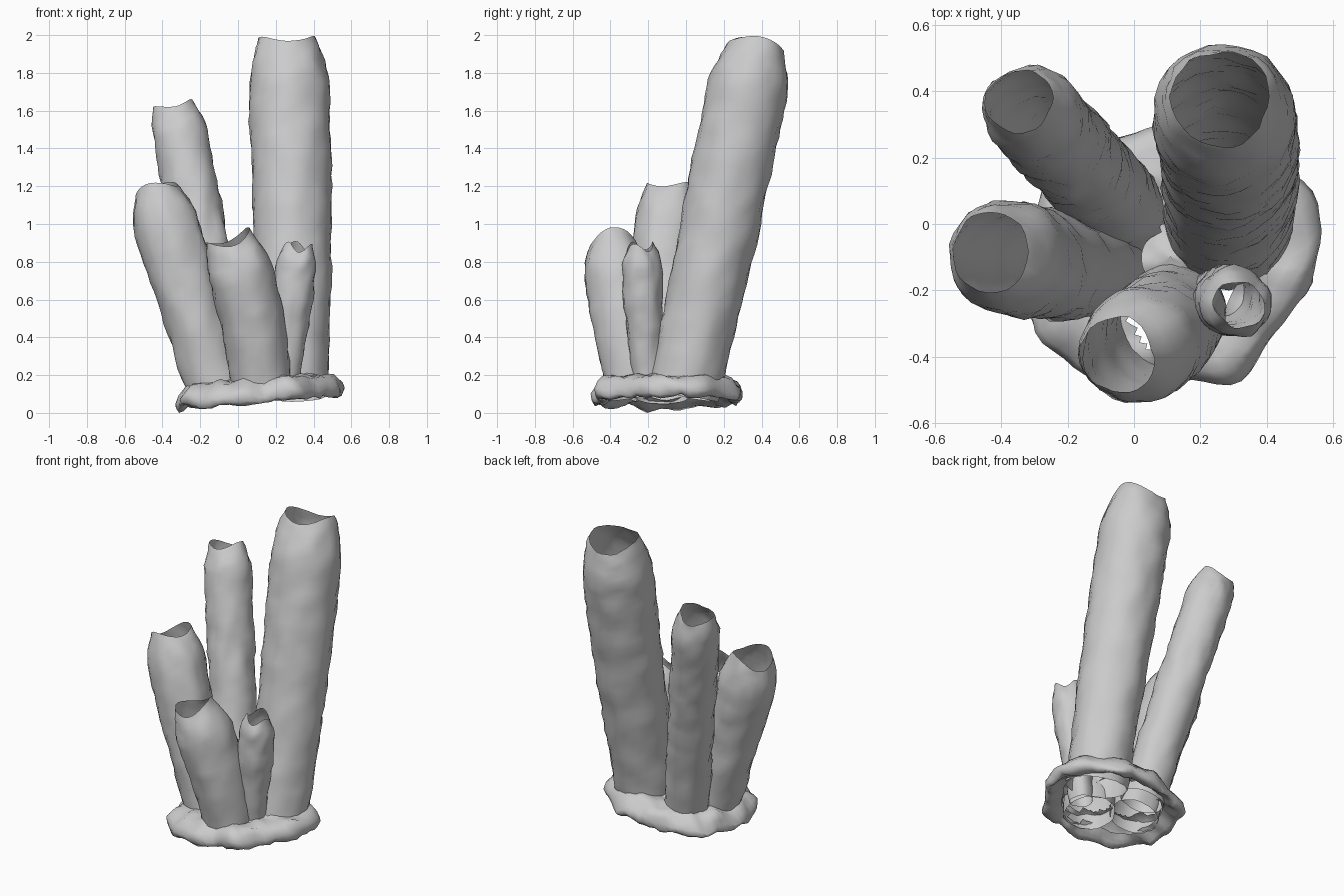
import bpy, bmesh, math
from mathutils import Vector, noise

if "Cube" in bpy.data.objects:
    bpy.data.objects.remove(bpy.data.objects["Cube"])


def finish(name, bm):
    bmesh.ops.recalc_face_normals(bm, faces=bm.faces)
    me = bpy.data.meshes.new(name)
    bm.to_mesh(me)
    bm.free()
    for p in me.polygons:
        p.use_smooth = True
    ob = bpy.data.objects.new(name, me)
    bpy.context.collection.objects.link(ob)
    return ob


def skin(bm, rings):
    # join successive closed rings of points with quads
    vs = [[bm.verts.new(p) for p in r] for r in rings]
    n = len(vs[0])
    for a, b in zip(vs, vs[1:]):
        for i in range(n):
            j = (i + 1) % n
            bm.faces.new((a[i], a[j], b[j], b[i]))
    return vs


def bezier(a, b, c, t):
    return a * (1 - t) ** 2 + b * 2 * t * (1 - t) + c * t * t


def tube(name, base, mid, top, r0, r1, waves, phase, amp):
    # hollow single-walled sponge tube with pinched wavy mouth
    base, mid, top = map(Vector, (base, mid, top))
    ctrl = mid * 2 - (base + top) / 2
    length = (top - base).length
    n, m = 28, max(18, int(length * 20))
    rings = []
    for k in range(m + 1):
        t = 1 - (1 - k / m) ** 1.25
        c = bezier(base, ctrl, top, t)
        d = ((ctrl - base) * (1 - t) + (top - ctrl) * t).normalized()
        u = Vector((1, 0, 0))
        u = (u - d * u.dot(d)).normalized()
        v = d.cross(u)
        r = r0 + (r1 - r0) * min(1, t * 1.5)
        e = min(1, (1 - t) * length / (1.15 * r1))
        r *= 0.69 + 0.31 * math.sin(e * math.pi / 2)
        ring = []
        for i in range(n):
            a = 2 * math.pi * i / n
            o = u * math.cos(a) + v * math.sin(a)
            p = c + o * r
            q = Vector((p.x * 9, p.y * 9, p.z * 6))
            p += o * (noise.noise(q) * 0.011 + noise.noise(p * 19) * 0.010)
            w = max(0, 1 - (1 - t) * length / (1.2 * r1))
            p += d * w * amp * math.cos(waves * (a - phase))
            ring.append(p)
        rings.append(ring)
    bm = bmesh.new()
    skin(bm, rings)
    return finish(name, bm)


# five sponge tubes: base, middle, mouth centre, radii, mouth waves
UP = math.pi / 2
tubes = {
    "tall_tube": ((0.285, -0.015, 0.10), (0.286, 0.18, 1.0), (0.262, 0.378, 1.965), 0.188, 0.213, 2, 0.1, 0.025),
    "back_left_tube": ((-0.03, 0.035, 0.10), (-0.18, 0.195, 0.85), (-0.34, 0.37, 1.62), 0.135, 0.143, 2, 0.0, 0.02),
    "left_tube": ((-0.105, -0.13, 0.09), (-0.275, -0.12, 0.65), (-0.434, -0.085, 1.19), 0.15, 0.172, 2, 1.2, 0.025),
    "front_tube": ((0.125, -0.26, 0.09), (0.072, -0.33, 0.5), (-0.045, -0.395, 0.92), 0.155, 0.173, 2, 0.2, 0.025),
    "small_tube": ((0.245, -0.20, 0.10), (0.28, -0.222, 0.5), (0.315, -0.245, 0.88), 0.072, 0.106, 3, UP + 0.15, 0.025),
}
for name, args in tubes.items():
    tube(name, *args)

# encrusting base skirt: hollow underneath, lumpy, tilted up to the right
radii = [0.45, 0.45, 0.42, 0.41, 0.40, 0.43, 0.43, 0.45, 0.42, 0.38, 0.42, 0.39]
profile = [(0.003, 0.125)] + [(f / 20, 0.125) for f in range(1, 15)] + [
    (0.80, 0.12), (0.90, 0.105), (0.97, 0.075), (1.0, 0.045),
    (0.99, 0.015), (0.95, 0.0), (0.87, 0.008), (0.80, 0.025), (0.73, 0.04)]
cx, cy, n = 0.11, -0.10, 72
rings = []
for f, z in profile:
    ring = []
    for i in range(n):
        s = i / n * 12
        k = int(s)
        h = s - k
        h = h * h * (3 - 2 * h)
        a = 2 * math.pi * i / n
        r = f * (radii[k] * (1 - h) + radii[(k + 1) % 12] * h)
        o = Vector((math.cos(a), math.sin(a), 0))
        p = Vector((cx, cy, z)) + o * r
        q = p * 8
        p += o * noise.noise(q + Vector((3, 1, 7))) * 0.035 * f
        p.x -= 0.03 * max(0, -o.x) * f * (1 - z / 0.125)
        p.z += 0.03 + 0.08 * o.x * r + noise.noise(q) * 0.03 + noise.noise(p * 17) * 0.02
        p.z += 0.07 * math.exp(-(r / 0.12) ** 2)
        ring.append(p)
    rings.append(ring)
bm = bmesh.new()
skin(bm, rings)
# the tubes stay open through the base
inside = []
for f in bm.faces:
    c = f.calc_center_median()
    d = (c.xy - Vector((cx, cy))).length
    if 0.07 < d < 0.33 and any((c.xy - Vector(t[0]).xy).length < t[3] - 0.015 for t in tubes.values()):
        inside.append(f)
bmesh.ops.delete(bm, geom=inside, context='FACES')
low = min(v.co.z for v in bm.verts)
for v in bm.verts:
    v.co.z -= low
finish("base_skirt", bm)
